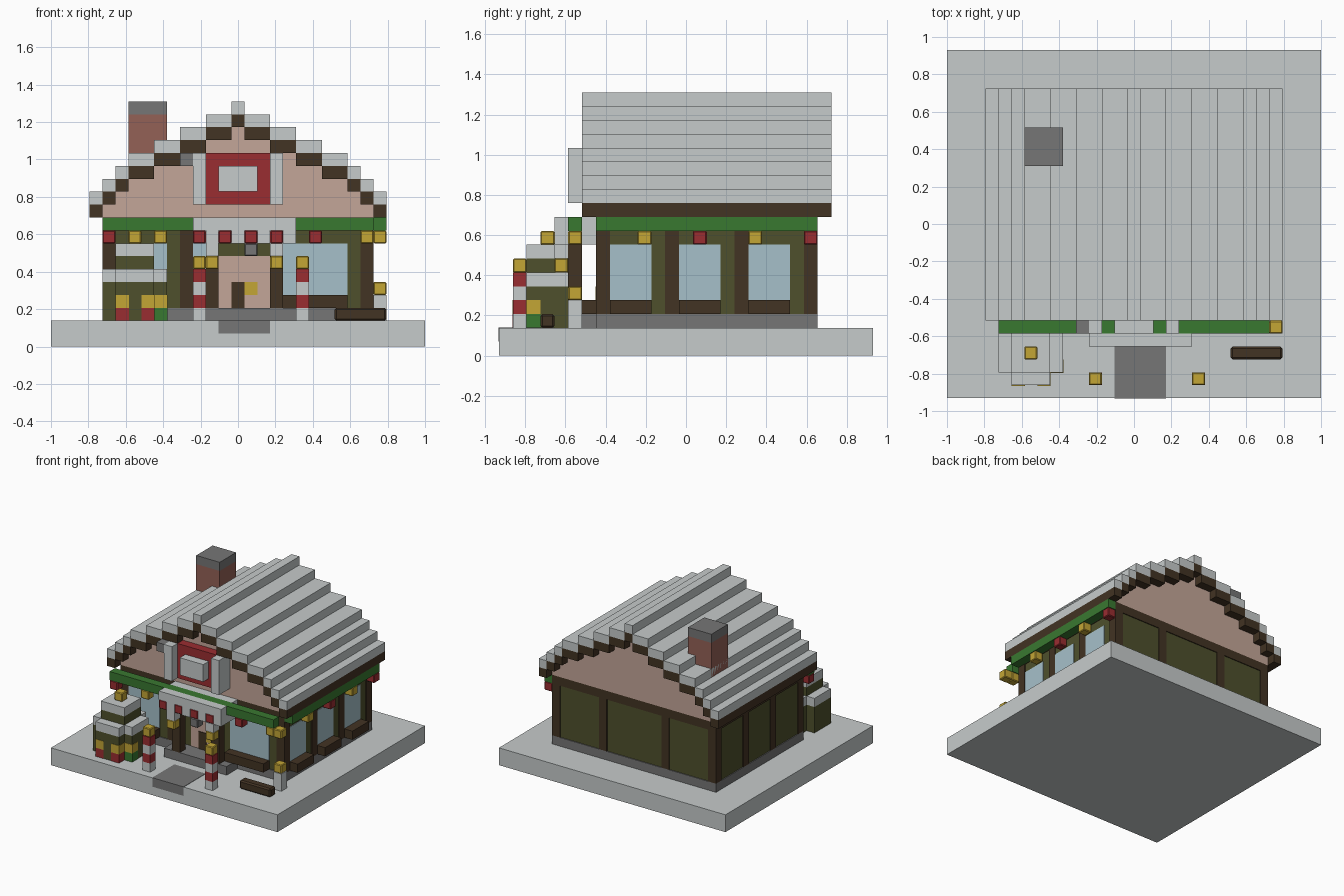
import bpy
import bmesh
from mathutils import Matrix, Vector

cube = bpy.data.objects.get("Cube")
if cube:
    bpy.data.objects.remove(cube, do_unlink=True)

# Everything sits on a regular block grid; the base plate is WIDE x DEEP blocks
WIDE, DEEP = 29, 27
UNIT = 2 / WIDE


def make_material(name, red, green, blue):
    mat = bpy.data.materials.new(name)
    linear = [((c / 255 + 0.055) / 1.055) ** 2.4 for c in (red, green, blue)] + [1]
    mat.diffuse_color = linear
    mat.use_nodes = True
    mat.node_tree.nodes["Principled BSDF"].inputs["Base Color"].default_value = linear
    return mat


snow = make_material("snow white", 198, 203, 203)
stone = make_material("stone gray", 118, 118, 118)
timber = make_material("dark timber", 66, 51, 35)
olive = make_material("olive green", 78, 80, 44)
leaf = make_material("garland green", 57, 120, 48)
red = make_material("holiday red", 154, 45, 49)
gold = make_material("lamp gold", 196, 166, 53)
plaster = make_material("pink plaster", 196, 166, 152)
glass = make_material("pale glass", 166, 192, 202)
brick = make_material("chimney brick", 148, 97, 86)


def blocks(name, mat, boxes, bevel=0):
    """One object made of boxes given as (x range, y range, z range) in blocks."""
    bm = bmesh.new()
    for xs, ys, zs in boxes:
        low = Vector((xs[0] - WIDE / 2, ys[0] - DEEP / 2, zs[0])) * UNIT
        high = Vector((xs[1] - WIDE / 2, ys[1] - DEEP / 2, zs[1])) * UNIT
        place = Matrix.Translation((low + high) / 2) @ Matrix.Diagonal((*(high - low), 1))
        bmesh.ops.create_cube(bm, size=1, matrix=place)
    mesh = bpy.data.meshes.new(name)
    bm.to_mesh(mesh)
    bm.free()
    mesh.materials.append(mat)
    obj = bpy.data.objects.new(name, mesh)
    bpy.context.collection.objects.link(obj)
    if bevel:
        mod = obj.modifiers.new("soft edges", "BEVEL")
        mod.width = bevel * UNIT
        mod.segments = 1
    return obj


def cell(x, y, z):
    return (x, x + 1), (y, y + 1), (z, z + 1)


def mirror(box):
    (left, right), ys, zs = box
    return (WIDE - right, WIDE - left), ys, zs


# Ground plate and path
blocks("ground_plate", snow, [((0, WIDE), (0, DEEP), (0, 2))])
blocks("path", stone, [((13, 17), (-0.04, 4), (1, 2.04))])

# House body: stone footing, recessed panels, timber frame
LEFT, RIGHT, FRONT, BACK = 4, 25, 7, 23
INSET = 0.1
house_x, house_y = (LEFT, RIGHT), (FRONT, BACK)
blocks("footing", stone, [(house_x, house_y, (2, 3))])
blocks("wall_panels", olive, [((LEFT + INSET, RIGHT - INSET), (FRONT + INSET, BACK - INSET), (3, 9))])
blocks("top_beam", timber, [(house_x, house_y, (9, 10))])
side_posts = [cell(x, y, 3) for x in (LEFT, RIGHT - 1) for y in (FRONT, 12, 17, BACK - 1)]
back_posts = [cell(x, BACK - 1, 3) for x in (10, 18)]
front_posts = [cell(10, FRONT, 3)]
blocks("timber_posts", timber, [(x, y, (3, 9)) for x, y, z in side_posts + back_posts + front_posts])

# Windows with projecting sills
pane_y = (FRONT + 0.04, FRONT + INSET)
pane_x = (RIGHT - INSET, RIGHT - 0.04)
side_windows = [(y, y + 3) for y in (8, 13, 18)]
front_windows = [(5, 9), (18, 23)]
blocks("side_panes", glass, [(pane_x, ys, (4, 8)) for ys in side_windows])
blocks("front_panes", glass, [(xs, pane_y, (4, 8)) for xs in front_windows + [(11, 12)]])
blocks("side_sills", timber, [((RIGHT - INSET, RIGHT + 1), (a, b), (3, 4)) for a, b in side_windows])
blocks("front_sills", timber, [(xs, (FRONT - 1, FRONT + INSET), (3, 4)) for xs in front_windows])

# Stepped roof: each step is a snow course over a timber course
steps = [(3, 4), (4, 5), (5, 6), (6, 8), (8, 10), (10, 12), (12, 14)]
roof_y = (FRONT - 1, BACK + 1)
snow_courses, timber_courses, gable_rows = [], [], []
for row, xs in enumerate(steps):
    z = 10 + row
    timber_box, snow_box = (xs, roof_y, (z, z + 1)), (xs, roof_y, (z + 1, z + 2))
    timber_courses += [timber_box, mirror(timber_box)]
    snow_courses += [snow_box, mirror(snow_box)]
    gable_rows.append(((xs[1], WIDE - xs[1]), house_y, (z, z + 1)))
timber_courses.append(((14, 15), roof_y, (17, 18)))
snow_courses.append(((14, 15), roof_y, (18, 19)))
blocks("roof_snow", snow, snow_courses)
blocks("roof_timber", timber, timber_courses)
blocks("gable_wall", plaster, gable_rows)

# Chimney
stack_x, stack_y = (6, 9), (18, 21)
blocks("chimney_stack", brick, [(stack_x, stack_y, (13, 18))])
blocks("chimney_cap", stone, [(stack_x, stack_y, (18, 19))])

# Gable window
blocks("gable_window_frame", red, [((12, 17), (6, 7), (11, 15))])
blocks("gable_window_pane", snow, [((13, 16), (5, 6), (12, 14))])
blocks("gable_window_columns", snow, [((x, x + 1), (5, 7), (11, 15)) for x in (11, 17)])
blocks("gable_bracket", stone, [cell(10, 5, 14)])

# Garland with hanging lights
blocks("front_garland", leaf, [(house_x, (5, 6), (9, 10))])
blocks("side_garland", leaf, [((RIGHT, RIGHT + 1), house_y, (9, 10))])
SOFT = 0.08
blocks("red_lights", red, [cell(x, 5, 8) for x in (4, 20)] + [cell(RIGHT, y, 8) for y in (14, 22)], SOFT)
blocks("gold_lights", gold, [cell(x, 5, 8) for x in (8, 24, 25)] + [cell(RIGHT, y, 8) for y in (10, 18)], SOFT)

# Porch: awning with scalloped edge, posts, lanterns, floor
porch_x = (11, 19)
blocks("awning", snow, [(porch_x, (4, 5), (9, 10)), (porch_x, (5, 6), (8, 9)), (porch_x, (6, 7), (8, 10))])
blocks("awning_red_scallops", red, [cell(x, 4, 8) for x in range(*porch_x, 2)], SOFT)
blocks("awning_white_scallops", snow, [cell(x + 1, 4, 8) for x in range(*porch_x, 2)])
blocks("porch_posts", timber, [((x, x + 1), (5, 6), (3, 8)) for x in (12, 17)])
blocks("porch_lanterns", gold, [cell(x, 4, 6) for x in (12, 17)], SOFT)
blocks("lantern_hangers", snow, [cell(x, 4, 7) for x in (12, 17)])
blocks("awning_pendant", stone, [cell(15, 4, 7)], SOFT)
blocks("porch_floor", stone, [(porch_x, (5, 7), (2, 3))])

# Door with thin painted details
blocks("door", plaster, [((13, 17), pane_y, (3, 7))])
detail_y = (FRONT - 0.04, FRONT + 0.04)
blocks("door_panel", timber, [((14, 15), detail_y, (3, 5))])
blocks("door_ornament", gold, [((15, 16), detail_y, (4, 5))])

# Striped lamp posts beside the path and a short one at the corner
lamp_spots = [(11, 1), (19, 1)]
blocks("lamp_white_bands", snow, [cell(x, y, z) for x, y in lamp_spots for z in (2, 4)])
blocks("lamp_red_bands", red, [cell(x, y, z) for x, y in lamp_spots for z in (3, 5)])
blocks("lamp_heads", gold, [cell(x, y, 6) for x, y in lamp_spots], SOFT)
blocks("corner_lamp_post", snow, [((RIGHT, RIGHT + 1), (5, 6), (2, 4))])
blocks("corner_lamp_head", gold, [cell(RIGHT, 5, 4)], SOFT)

# Bench
blocks("bench", timber, [((22, 26), (3, 4), (2, 3))], 0.15)


# Tree: plus-shaped lower tier, square upper tier, both snow capped
def plus_tier(bottom, top):
    zs = (bottom, top)
    return [((4, 9), (2, 5), zs), ((5, 8), (1, 2), zs), ((5, 8), (5, 6), zs)]


upper_x, upper_y = (5, 8), (2, 5)
blocks("tree_leaves", olive, plus_tier(2, 5) + [(upper_x, upper_y, (6, 7))])
blocks("tree_snow", snow, plus_tier(5, 6) + [(upper_x, upper_y, (7, 8))])
blocks("tree_top", gold, [cell(6, 3, 8)], SOFT)


# Gifts and baubles set proud of the lower tier
def proud(x, y, z):
    return (x, x + 1.04), (y - 0.04, y + 1), (z, z + 1)


blocks("red_gifts", red, [proud(x, 1, 2) for x in (5, 7)])
blocks("gold_baubles", gold, [proud(x, 1, 3) for x in (5, 7)] + [proud(8, 2, 3)])
blocks("green_gift", leaf, [proud(8, 2, 2)])
